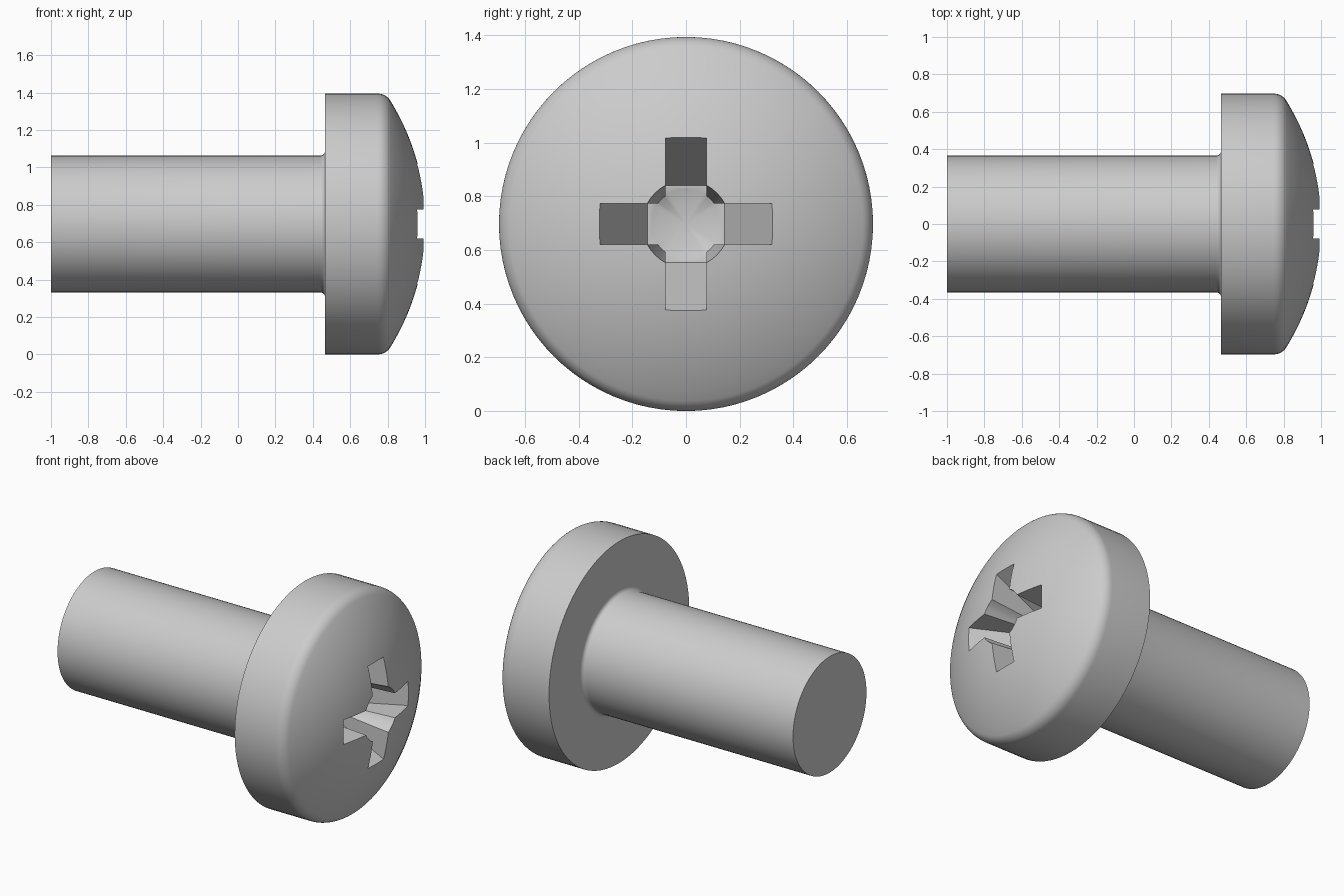
import bpy, bmesh
from math import sin, cos, pi, radians, asin, atan2, sqrt
from mathutils import Vector, Matrix

cube = bpy.data.objects.get("Cube")
if cube:
    bpy.data.objects.remove(cube, do_unlink=True)

HEAD_R, SHAFT_R = 0.697, 0.365
AXIS = Vector((0, 0, HEAD_R))

steel = bpy.data.materials.new("grey_steel")
steel.use_nodes = True
grey = (0.6, 0.6, 0.6, 1)
steel.diffuse_color = grey
steel.node_tree.nodes["Principled BSDF"].inputs["Base Color"].default_value = grey


def finish(name, bm):
    bmesh.ops.recalc_face_normals(bm, faces=bm.faces)
    mesh = bpy.data.meshes.new(name)
    bm.to_mesh(mesh)
    bm.free()
    mesh.materials.append(steel)
    obj = bpy.data.objects.new(name, mesh)
    obj.location = AXIS
    bpy.context.collection.objects.link(obj)
    return obj


def lathe(name, profile, steps):
    """Spin (x, radius) points around the x axis."""
    bm = bmesh.new()
    verts = [bm.verts.new((x, 0, r)) for x, r in profile]
    edges = [bm.edges.new(pair) for pair in zip(verts, verts[1:])]
    bmesh.ops.spin(bm, geom=verts + edges, cent=(0, 0, 0), axis=(1, 0, 0),
                   angle=2 * pi, steps=steps, use_merge=True)
    bmesh.ops.remove_doubles(bm, verts=bm.verts, dist=1e-5)
    return finish(name, bm)


def arc(cx, cr, radius, start, end, count):
    return [(cx + radius * cos(a), cr + radius * sin(a))
            for a in (start + (end - start) * i / count for i in range(count + 1))]


# Shaft, with a small fillet under the head
BASE_X, FILLET = 0.465, 0.025
profile = [(-1, 0), (-1, SHAFT_R)]
profile += arc(BASE_X - FILLET, SHAFT_R + FILLET, FILLET, -pi / 2, 0, 5)

# Head: straight rim, rounded shoulder, shallow dome
DOME_R, SHOULDER, APEX = 1.25, 0.08, 1.0025
dome_x = APEX - DOME_R
shoulder_r = HEAD_R - SHOULDER
reach = sqrt((DOME_R - SHOULDER) ** 2 - shoulder_r ** 2)
meet = atan2(shoulder_r, reach)
profile += [(BASE_X, HEAD_R)]
profile += arc(dome_x + reach, shoulder_r, SHOULDER, pi / 2, meet, 8)
profile += arc(dome_x, 0, DOME_R, meet, 0, 14)[1:-1] + [(APEX, 0)]
screw = lathe("screw_body", profile, 96)

# Tapered core of the cross recess, with a conical floor
FLOOR_X = 0.6
cutters = [lathe("recess_core", [(0.53, 0), (FLOOR_X, 0.13), (1.1, 0.172), (1.1, 0)], 48)]

# Two crossed wings with sloping ends
slope = (0.322 - 0.143) / (0.96 - FLOOR_X)
top_half = 0.143 + slope * (1.1 - FLOOR_X)
for i, name in enumerate(("recess_wing_upright", "recess_wing_level")):
    bm = bmesh.new()
    face = bm.faces.new([bm.verts.new((x, -0.077, z)) for x, z in (
        (FLOOR_X, -0.143), (FLOOR_X, 0.143), (1.1, top_half), (1.1, -top_half))])
    side = bmesh.ops.extrude_face_region(bm, geom=[face])["geom"]
    bmesh.ops.translate(bm, vec=(0, 0.154, 0),
                        verts=[v for v in side if isinstance(v, bmesh.types.BMVert)])
    bmesh.ops.rotate(bm, verts=bm.verts, cent=(0, 0, 0),
                     matrix=Matrix.Rotation(i * pi / 2, 3, 'X'))
    cutters.append(finish(name, bm))

# Cut the recess, then drop the cutters
bpy.ops.object.select_all(action='DESELECT')
screw.select_set(True)
bpy.context.view_layer.objects.active = screw
for cutter in cutters:
    cutter.hide_render = True
    mod = screw.modifiers.new(cutter.name, 'BOOLEAN')
    mod.operation, mod.solver, mod.object = 'DIFFERENCE', 'EXACT', cutter
    bpy.ops.object.modifier_apply(modifier=mod.name)
    bpy.data.objects.remove(cutter, do_unlink=True)
bpy.ops.object.shade_smooth_by_angle(angle=radians(30))
